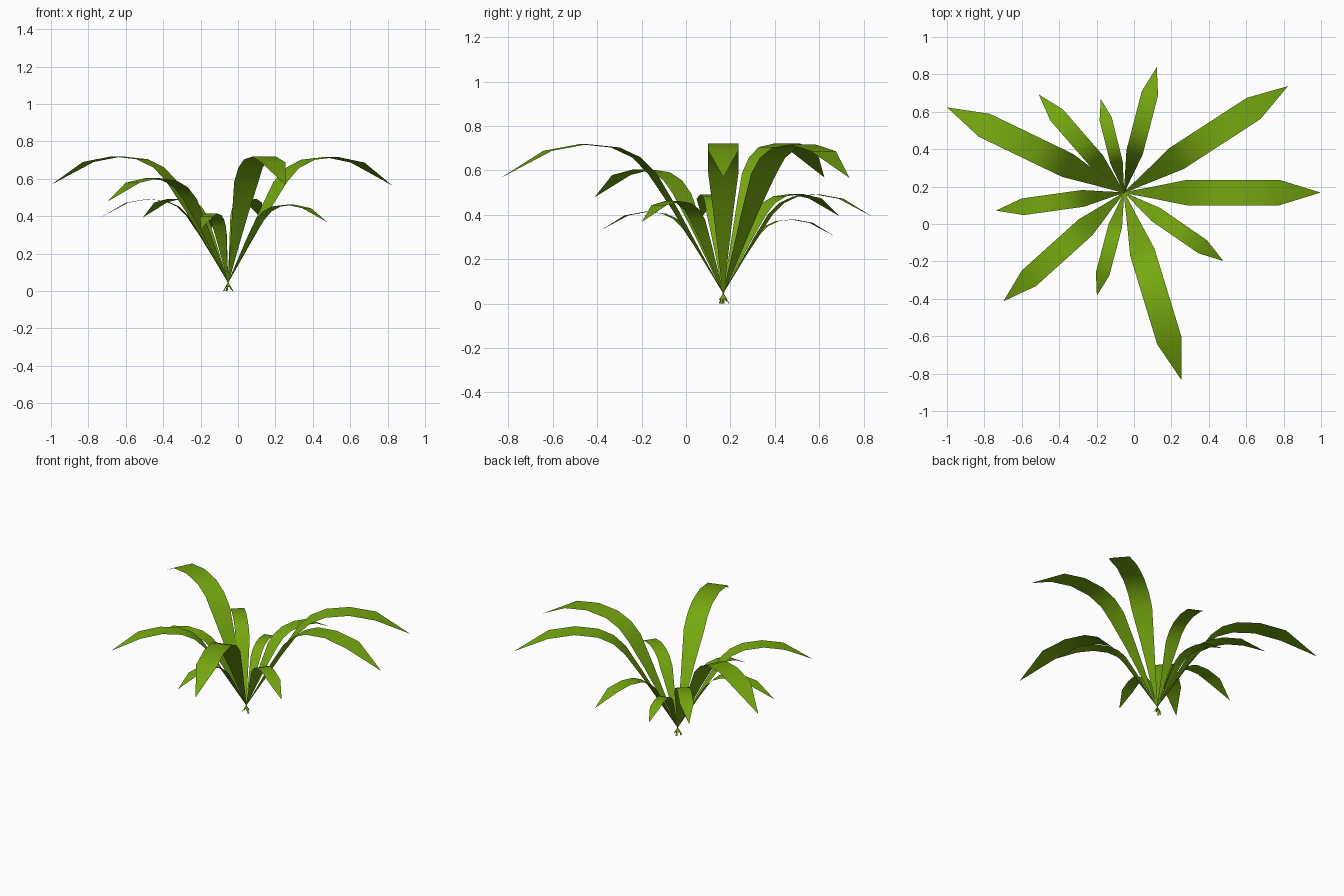
import bpy, math
from mathutils import Vector

if "Cube" in bpy.data.objects:
    bpy.data.objects.remove(bpy.data.objects["Cube"])

green = bpy.data.materials.new("leaf green")
green.diffuse_color = (0.18, 0.39, 0.005, 1)
green.use_nodes = True
green.node_tree.nodes["Principled BSDF"].inputs["Base Color"].default_value = green.diffuse_color

ROOT = Vector((-0.053, 0.168, 0.05))   # where all leaves cross

# side profile of a full-size leaf: distance out, height above root, half width
PROFILE = [(-0.028, -0.05, 0.006), (0.0, -0.004, 0.003), (0.12, 0.195, 0.025),
           (0.225, 0.37, 0.046), (0.335, 0.537, 0.068), (0.41, 0.61, 0.068),
           (0.51, 0.655, 0.068), (0.66, 0.67, 0.068), (0.83, 0.64, 0.068),
           (1.05, 0.518, 0.0)]

# compass angle in degrees, horizontal reach
LEAVES = [(0, 1.05), (33, 1.045), (75.4, 0.693), (104, 0.515), (131, 0.695),
          (154.3, 1.05), (188, 0.692), (222, 0.868), (255.2, 0.57),
          (287, 1.047), (325.4, 0.645)]


def leaf(index, angle, reach):
    """Arching flat ribbon, widening from the root and ending in a point."""
    s = reach / 1.05
    a = math.radians(angle)
    out = Vector((math.cos(a), math.sin(a), 0))
    side = Vector((-out.y, out.x, 0))
    verts, faces = [], []
    for r, h, w in PROFILE[:-1]:
        mid = ROOT + (out * r + Vector((0, 0, h))) * s
        verts += [mid - side * w * s, mid + side * w * s]
    r, h, _ = PROFILE[-1]
    verts.append(ROOT + (out * r + Vector((0, 0, h))) * s)
    for i in range(0, len(verts) - 3, 2):
        faces.append((i, i + 2, i + 3, i + 1))
    n = len(verts)
    faces.append((n - 3, n - 1, n - 2))       # pointed tip
    me = bpy.data.meshes.new("leaf")
    me.from_pydata(verts, [], faces)
    me.materials.append(green)
    me.polygons.foreach_set("use_smooth", [True] * len(me.polygons))
    me.update()
    ob = bpy.data.objects.new(f"leaf_{index + 1}", me)
    bpy.context.collection.objects.link(ob)


for i, (angle, reach) in enumerate(LEAVES):
    leaf(i, angle, reach)
